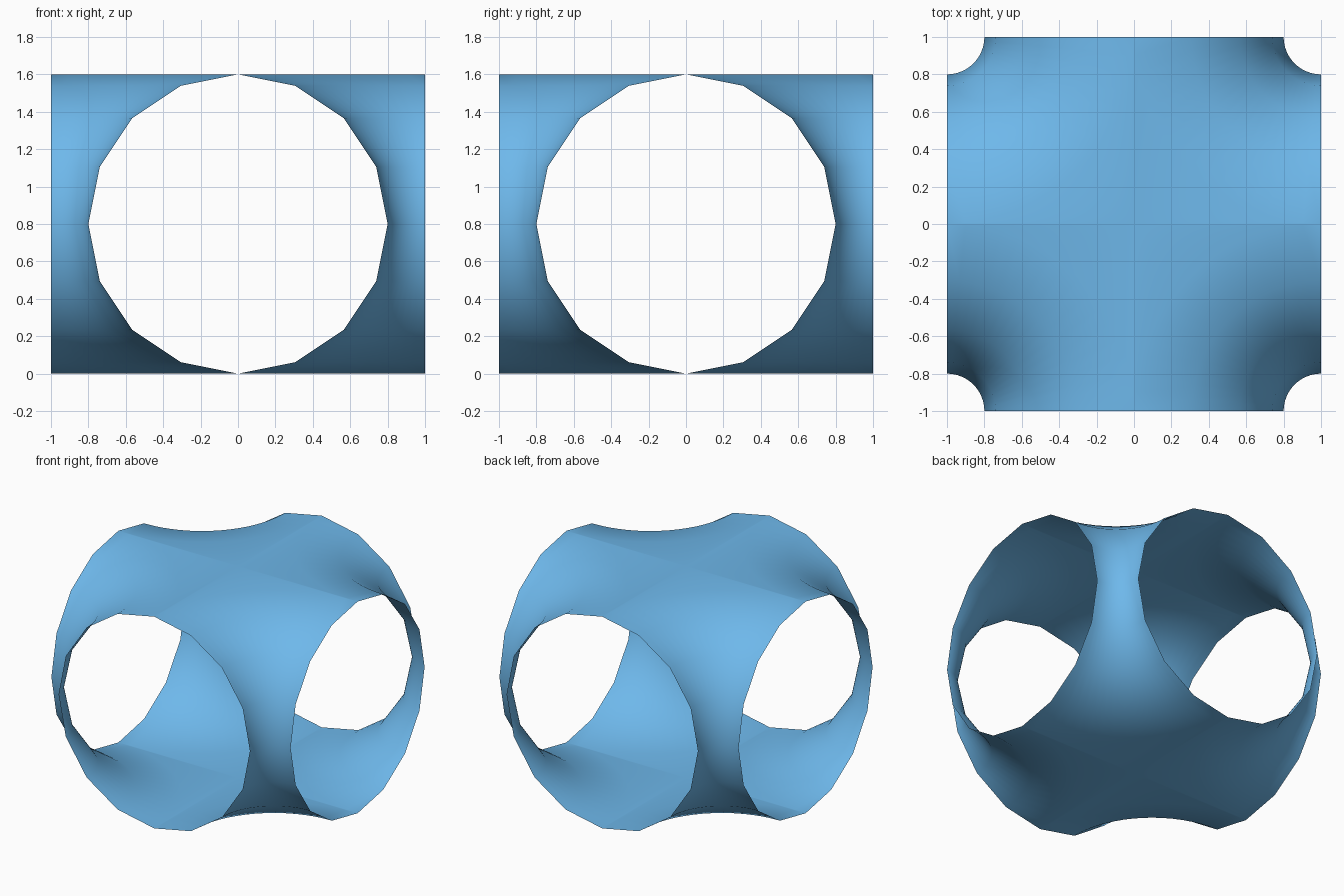
import bpy, bmesh
from math import sin, cos, pi

if "Cube" in bpy.data.objects:
    bpy.data.objects.remove(bpy.data.objects["Cube"])

R = 0.8          # radius of the four round openings
SIDES = 16       # sides of each opening
STEPS = 16       # steps of the sweep round each corner

bm = bmesh.new()


def corner_point(k, i, j):
    """Point on the quarter-torus swept round the k-th vertical corner axis."""
    t = -pi / 2 + pi * i / (SIDES // 2)
    a = pi / 2 * j / STEPS
    d = 1 - R * cos(t)
    x, y = 1 - d * cos(a), 1 - d * sin(a)
    for _ in range(k):
        x, y = -y, x
    return (x, y, R + R * sin(t))


# Four saddle-shaped corners joining neighbouring openings
for k in range(4):
    grid = [[bm.verts.new(corner_point(k, i, j)) for j in range(STEPS + 1)]
            for i in range(SIDES // 2 + 1)]
    for i in range(SIDES // 2):
        for j in range(STEPS):
            bm.faces.new((grid[i][j], grid[i][j + 1],
                          grid[i + 1][j + 1], grid[i + 1][j]))
    # Flat top and bottom: a fan from the centre to each corner's rim
    for row, z in ((grid[0], 0), (grid[-1], 2 * R)):
        c = bm.verts.new((0, 0, z))
        for j in range(STEPS):
            bm.faces.new((c, row[j], row[j + 1]))

# Weld the pieces and point the normals outward
bmesh.ops.remove_doubles(bm, verts=bm.verts[:], dist=1e-4)
bmesh.ops.recalc_face_normals(bm, faces=bm.faces[:])
top = max(bm.faces, key=lambda f: f.calc_center_median().z)
if top.normal.z < 0:
    bmesh.ops.reverse_faces(bm, faces=bm.faces[:])
for f in bm.faces:
    f.smooth = True

mesh = bpy.data.meshes.new("four_way_shell")
bm.to_mesh(mesh)
bm.free()
obj = bpy.data.objects.new("four_way_shell", mesh)
bpy.context.collection.objects.link(obj)

# Blue shell colour
blue = bpy.data.materials.new("blue")
blue.diffuse_color = (0.156, 0.48, 0.83, 1)
blue.use_nodes = True
blue.node_tree.nodes["Principled BSDF"].inputs["Base Color"].default_value = blue.diffuse_color
mesh.materials.append(blue)
